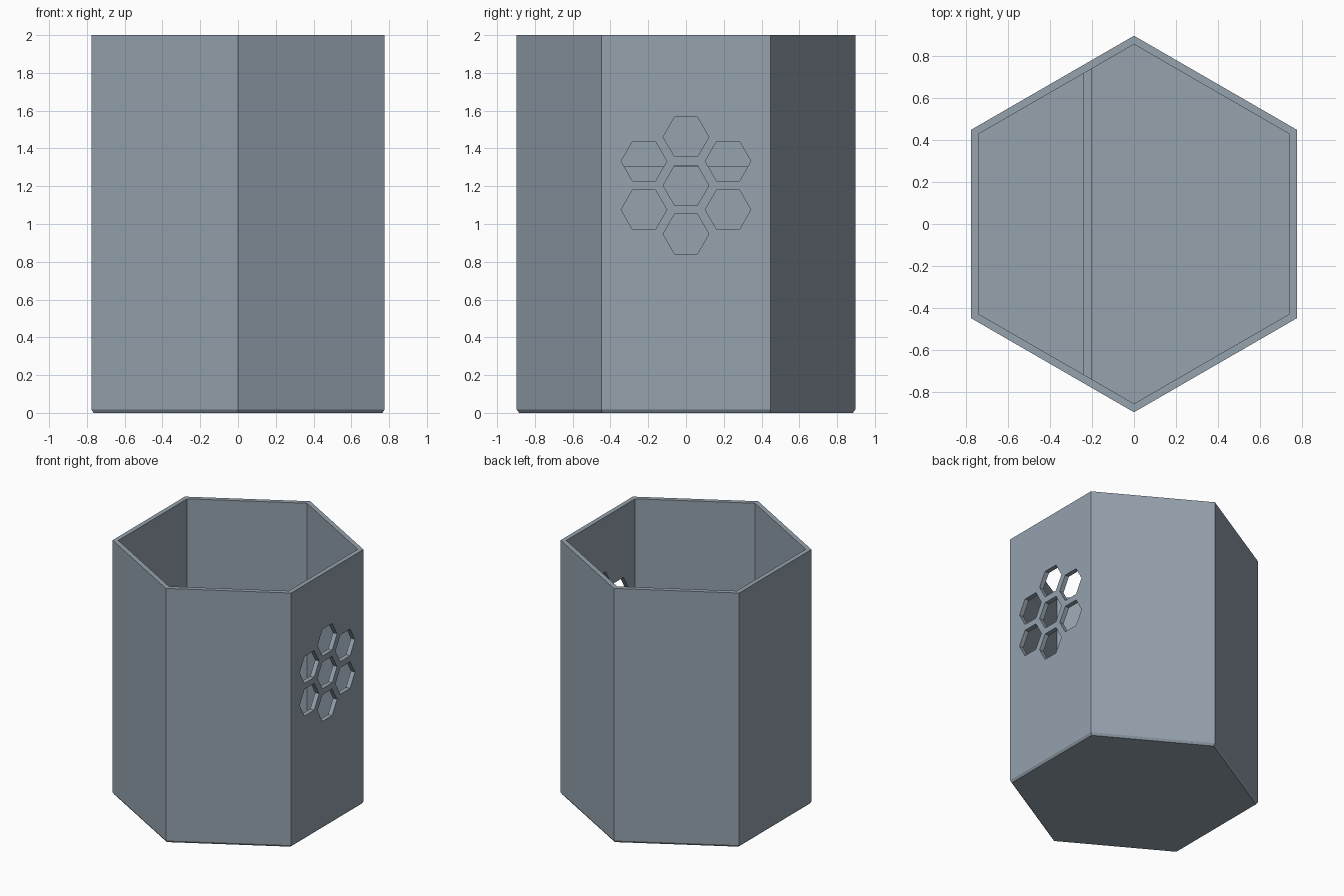
import bpy
import bmesh
from math import cos, sin, pi, radians, sqrt, tan
from mathutils import Vector

OUTER, INNER, HEIGHT, FLOOR = 0.897, 0.856, 2.0, 0.04

cube = bpy.data.objects.get("Cube")
if cube:
    bpy.data.objects.remove(cube, do_unlink=True)

mat = bpy.data.materials.new("slate grey")
mat.use_nodes = True
color = (0.30, 0.36, 0.42, 1)
mat.diffuse_color = color
mat.node_tree.nodes["Principled BSDF"].inputs["Base Color"].default_value = color


def stack_loops(bm, loops):
    """Skin a stack of equal-length point loops and cap both ends."""
    rings = [[bm.verts.new(p) for p in loop] for loop in loops]
    n = len(rings[0])
    for a, b in zip(rings, rings[1:]):
        for i in range(n):
            j = (i + 1) % n
            bm.faces.new((a[i], a[j], b[j], b[i]))
    bm.faces.new(rings[0][::-1])
    bm.faces.new(rings[-1])


def make_object(name, bm):
    bmesh.ops.recalc_face_normals(bm, faces=bm.faces)
    mesh = bpy.data.meshes.new(name)
    bm.to_mesh(mesh)
    bm.free()
    mesh.materials.append(mat)
    obj = bpy.data.objects.new(name, mesh)
    bpy.context.collection.objects.link(obj)
    return obj


def hexagon(radius, z):
    """Hexagon with points toward the front and back."""
    return [Vector((radius * cos(a), radius * sin(a), z))
            for a in (radians(30 + 60 * k) for k in range(6))]


# Hexagonal cup: chamfered foot, outer wall, rim, inner wall, floor
bm = bmesh.new()
profile = [(OUTER - 0.014, 0), (OUTER, 0.018), (OUTER, HEIGHT),
           (INNER, HEIGHT), (INNER, FLOOR)]
stack_loops(bm, [hexagon(r, z) for r, z in profile])
cup = make_object("hexagonal_cup", bm)

# Honeycomb of seven openings through the +x wall
spacing, hole_radius, center_z = 0.257, 0.121, 1.204
centers = [(0, center_z)]
for k in range(6):
    a = radians(30 + 60 * k)
    centers.append((spacing * cos(a), center_z + spacing * sin(a)))
bm = bmesh.new()
for cy, cz in centers:
    stack_loops(bm, [[(x, cy + hole_radius * cos(k * pi / 3),
                       cz + hole_radius * sin(k * pi / 3)) for k in range(6)]
                     for x in (0.65, 0.85)])
cutter = make_object("honeycomb_cutter", bm)
cutter.hide_render = True

cut = cup.modifiers.new("honeycomb", "BOOLEAN")
cut.operation = "DIFFERENCE"
cut.solver = "EXACT"
cut.object = cutter
bpy.context.view_layer.objects.active = cup
bpy.ops.object.modifier_apply(modifier=cut.name)
bpy.data.objects.remove(cutter, do_unlink=True)

# Upright divider across the inside, with ends sunk into the walls
bm = bmesh.new()
reach = (OUTER + INNER) / 2
left, right = -0.24, -0.20
ends = [(x, reach + x * tan(radians(30))) for x in (left, right)]
outline = [(left, -ends[0][1]), (right, -ends[1][1]), ends[1], ends[0]]
stack_loops(bm, [[(x, y, z) for x, y in outline] for z in (FLOOR / 2, 1.305)])
make_object("divider", bm)
